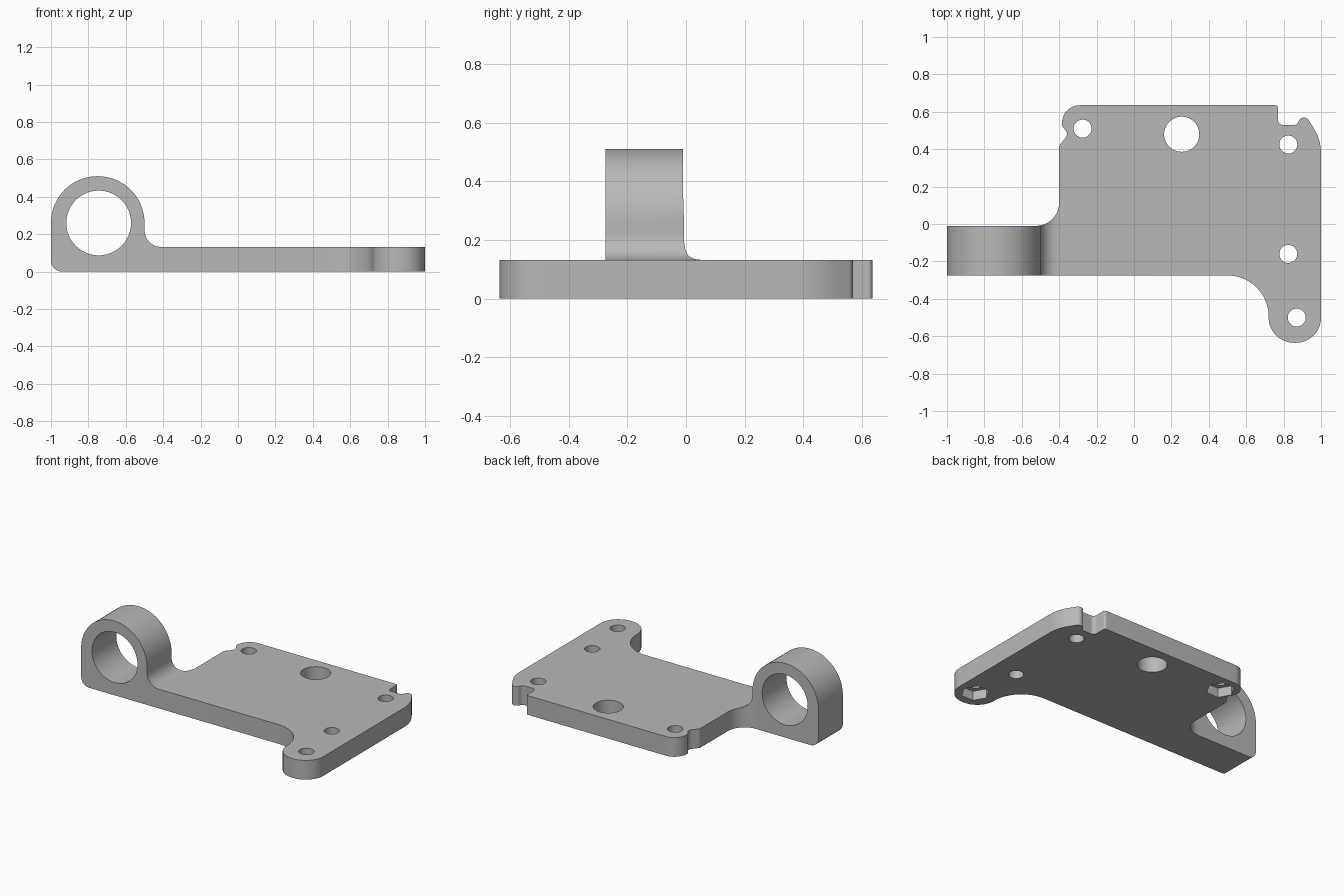
import bpy, bmesh, math
from mathutils import Vector

cube = bpy.data.objects.get("Cube")
if cube:
    bpy.data.objects.remove(cube, do_unlink=True)

grey = bpy.data.materials.new("plain grey")
grey.use_nodes = True
grey.diffuse_color = (0.48, 0.48, 0.48, 1)
grey.node_tree.nodes["Principled BSDF"].inputs["Base Color"].default_value = grey.diffuse_color


def rounded(corners):
    """Turn (x, y, radius) corners into a polygon with filleted corners."""
    pts = []
    for i, (x, y, r) in enumerate(corners):
        p = Vector((x, y))
        if r == 0:
            pts.append(p)
            continue
        a = (Vector(corners[i - 1][:2]) - p).normalized()
        b = (Vector(corners[(i + 1) % len(corners)][:2]) - p).normalized()
        half = a.angle(b) / 2
        centre = p + (a + b).normalized() * (r / math.sin(half))
        start = p + a * (r / math.tan(half)) - centre
        end = p + b * (r / math.tan(half)) - centre
        sweep = math.pi - 2 * half
        n = max(4, round(sweep / math.radians(5)))
        for k in range(n + 1):
            t = k / n
            pts.append(centre + (start * math.sin((1 - t) * sweep)
                                 + end * math.sin(t * sweep)) / math.sin(sweep))
    return pts


def circle(x, y, r, n=64):
    return [Vector((x + r * math.cos(math.tau * k / n), y + r * math.sin(math.tau * k / n)))
            for k in range(n)]


def prism(name, pts, low, high, along_y=False):
    """Closed solid from a flat polygon, along z, or along y when drawn in x and z."""
    bm = bmesh.new()
    rings = []
    for d in (low, high):
        rings.append([bm.verts.new((p.x, d, p.y) if along_y else (p.x, p.y, d)) for p in pts])
        bm.faces.new(rings[-1])
    bottom, top = rings
    for k in range(len(pts)):
        bm.faces.new((bottom[k - 1], bottom[k], top[k], top[k - 1]))
    bmesh.ops.recalc_face_normals(bm, faces=bm.faces[:])
    mesh = bpy.data.meshes.new(name)
    bm.to_mesh(mesh)
    bm.free()
    mesh.materials.append(grey)
    obj = bpy.data.objects.new(name, mesh)
    bpy.context.scene.collection.objects.link(obj)
    return obj


def combine(target, tool, operation):
    """Bake a boolean, moving to the next solver if one gives no usable result."""
    tool.hide_render = True
    mod = target.modifiers.new("cut", 'BOOLEAN')
    mod.operation, mod.object = operation, tool
    before = len(target.data.polygons)
    for solver in ('EXACT', 'MANIFOLD', 'FLOAT'):
        mod.solver = solver
        bpy.context.view_layer.update()
        graph = bpy.context.evaluated_depsgraph_get()
        result = bpy.data.meshes.new_from_object(target.evaluated_get(graph))
        if len(result.polygons) not in (0, before):
            target.data = result
            break
    target.modifiers.remove(mod)
    bpy.data.objects.remove(tool, do_unlink=True)


# Side profile: flat plate running into the upright ring
bracket = prism("mounting_bracket", rounded([
    (-1, 0, 0.06), (1.1, 0, 0), (1.1, 0.132, 0), (-0.5, 0.132, 0.09),
    (-0.5, 0.51, 0.249), (-1, 0.51, 0.249)]), -0.8, 0.8, along_y=True)

# Plan outline with its ear, notches and ring arm
outline = prism("plan_outline", rounded([
    (-1.1, -0.275, 0), (0.72, -0.275, 0.22), (0.72, -0.635, 0.135), (1, -0.635, 0.135),
    (1, 0.45, 0.25), (0.905, 0.6, 0.03), (0.87, 0.53, 0.02), (0.77, 0.53, 0.025),
    (0.77, 0.635, 0.015), (-0.385, 0.635, 0.095), (-0.385, 0.525, 0.02),
    (-0.35, 0.48, 0.03), (-0.4, 0.42, 0.03), (-0.4, -0.01, 0.125), (-1.1, -0.01, 0)]),
    -0.1, 0.7)
combine(bracket, outline, 'INTERSECT')

# Ring bore
combine(bracket, prism("ring_bore", circle(-0.745, 0.26, 0.173, 96), -0.5, 0.3, True), 'DIFFERENCE')

# Screw holes, the large hole, and hexagonal nut pockets underneath
for x, y, r, pocket in [(-0.275, 0.51, 0.048, True), (0.87, -0.5, 0.048, True),
                        (0.825, 0.425, 0.048, False), (0.825, -0.16, 0.048, False),
                        (0.255, 0.48, 0.094, False)]:
    combine(bracket, prism("hole", circle(x, y, r, 48), -0.1, 0.3), 'DIFFERENCE')
    if pocket:
        combine(bracket, prism("nut_pocket", circle(x, y, 0.09, 6), -0.1, 0.065), 'DIFFERENCE')

bpy.ops.object.select_all(action='DESELECT')
bracket.select_set(True)
bpy.context.view_layer.objects.active = bracket
bpy.ops.object.shade_smooth_by_angle(angle=math.radians(30))
